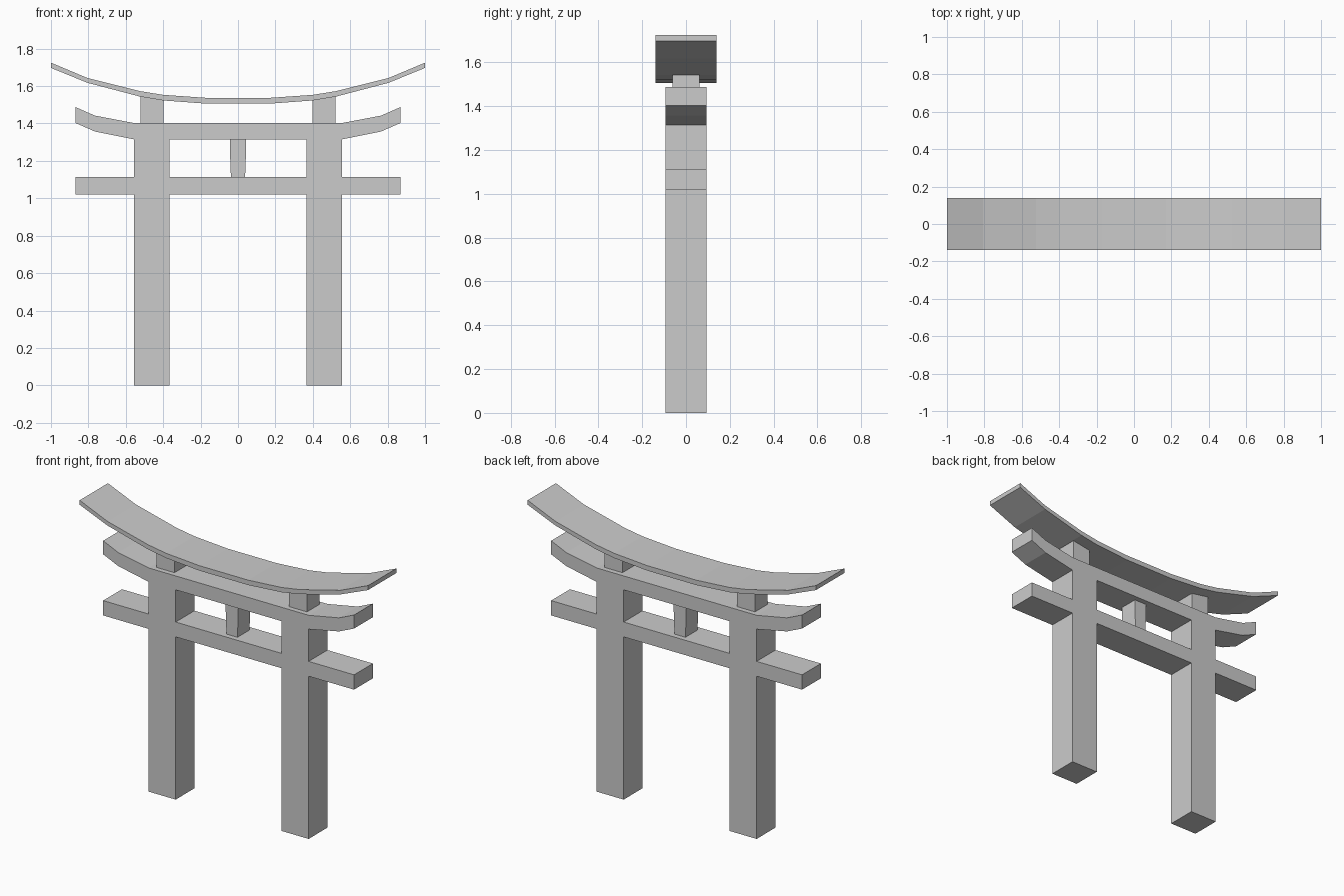
import bpy, bmesh

if "Cube" in bpy.data.objects:
    bpy.data.objects.remove(bpy.data.objects["Cube"])


def extrude_profile(name, pts, half_depth):
    """Solid made from an x-z outline extruded along y."""
    bm = bmesh.new()
    face = bm.faces.new([bm.verts.new((x, -half_depth, z)) for x, z in pts])
    out = bmesh.ops.extrude_face_region(bm, geom=[face])
    for v in out["geom"]:
        if isinstance(v, bmesh.types.BMVert):
            v.co.y = half_depth
    bmesh.ops.recalc_face_normals(bm, faces=bm.faces)
    mesh = bpy.data.meshes.new(name)
    bm.to_mesh(mesh)
    bm.free()
    obj = bpy.data.objects.new(name, mesh)
    bpy.context.collection.objects.link(obj)
    return obj


def box(name, x0, x1, z0, z1, half_depth):
    return extrude_profile(name, [(x0, z0), (x1, z0), (x1, z1), (x0, z1)], half_depth)


def curved_beam(name, stations, half_depth):
    """Symmetric beam from (x, bottom, top) stations of its right half."""
    full = [(-x, b, t) for x, b, t in reversed(stations)] + stations
    outline = [(x, b) for x, b, t in full] + [(x, t) for x, b, t in reversed(full)]
    return extrude_profile(name, outline, half_depth)


D = 0.093                       # half depth of the main frame
IN, OUT = 0.367, 0.555          # pillar inner and outer faces

# Pillars, lower beam ends and roof blocks on both sides
for side, s in (("left", -1), ("right", 1)):
    def pair(name, a, b, z0, z1, d):
        x0, x1 = sorted((s * a, s * b))
        return box(f"{name}_{side}", x0, x1, z0, z1, d)

    pair("pillar", IN, OUT, 0, 1.315, D)
    pair("lower_beam_end", OUT, 0.87, 1.02, 1.113, D)

    # Block top follows the slope of the roof
    block = [(s * 0.398, 1.40), (s * 0.521, 1.40), (s * 0.521, 1.555), (s * 0.398, 1.537)]
    extrude_profile(f"roof_block_{side}", block, 0.061)

# Lower beam between the pillars
box("lower_beam_middle", -IN, IN, 1.02, 1.113, D)

# Upper beam with upturned ends
curved_beam("upper_beam", [(OUT, 1.315, 1.402), (0.765, 1.357, 1.442), (0.87, 1.403, 1.488)], D)

# Tapered centre post
curved_beam("centre_post", [(0.038, 1.113, 1.315), (0.043, 1.25, 1.315)], 0.06).data.name = "centre_post"

# Thin sweeping roof
curved_beam("roof", [(0.17, 1.506, 1.537), (0.4, 1.523, 1.553), (0.525, 1.544, 1.573),
                     (0.807, 1.618, 1.644), (1.0, 1.697, 1.725)], 0.14)
